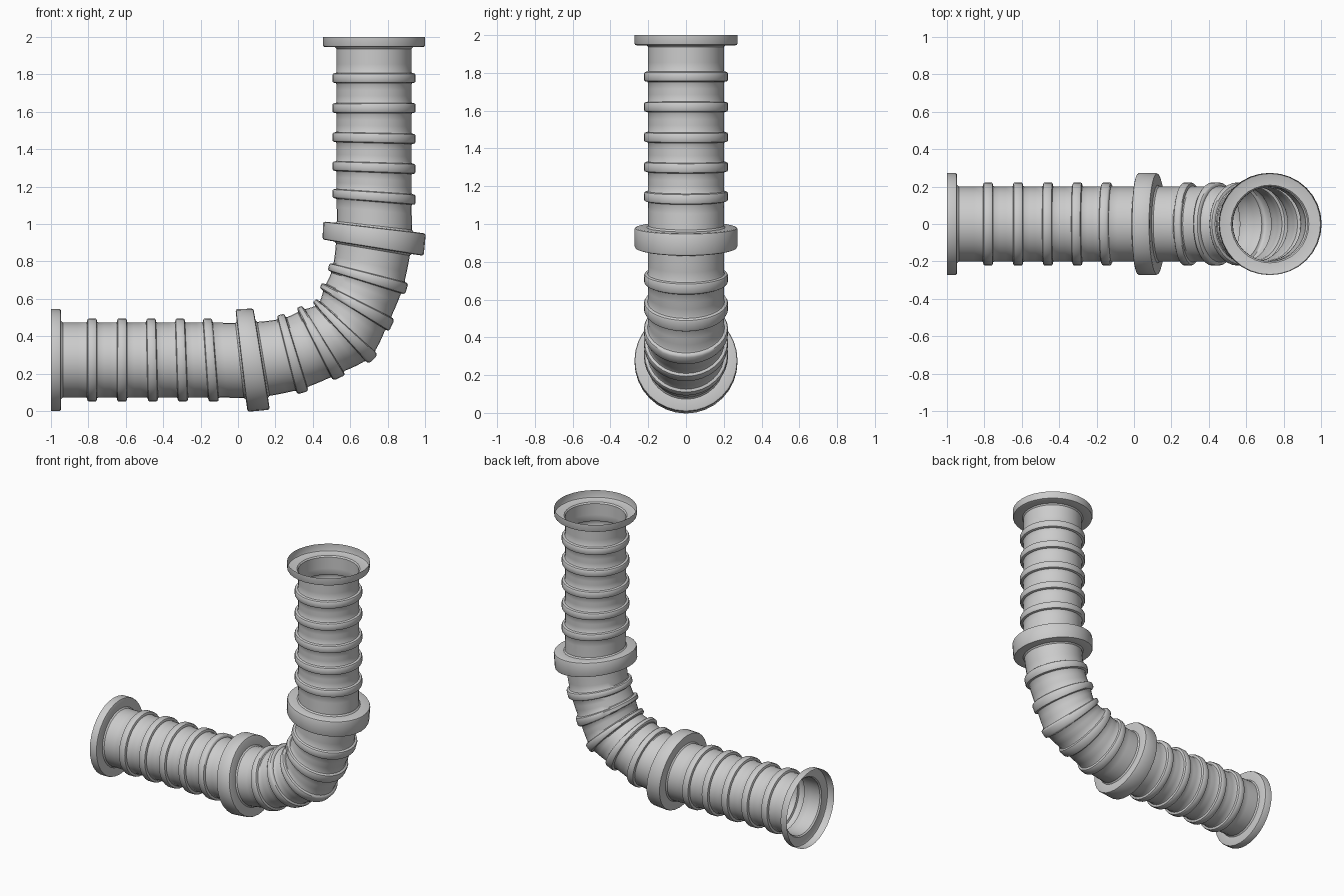
import bpy, bmesh, math
from mathutils import Vector

if "Cube" in bpy.data.objects:
    bpy.data.objects.remove(bpy.data.objects["Cube"])

SIDES = 32
PIPE_R, BEAD_R, FLANGE_R = 0.2, 0.223, 0.273

# Ring positions up to the middle of the bend, in the xz plane:
# (inner point, outer point, radius, kind)
def straight(xi, xo, kind, r=BEAD_R):
    return (Vector((xi, 0.273 + r)), Vector((xo, 0.273 - r)), r, kind)

half = [
    straight(-1.0, -1.0, 'end'),
    straight(-0.78, -0.78, 'bead'),
    straight(-0.62, -0.62, 'bead'),
    straight(-0.465, -0.455, 'bead'),
    straight(-0.31, -0.295, 'bead'),
    straight(-0.163, -0.13, 'bead'),
    straight(0.035, 0.11, 'coupling', FLANGE_R),
    (Vector((0.23, 0.513)), Vector((0.345, 0.10)), 0.22, 'bead'),
    (Vector((0.33, 0.555)), Vector((0.54, 0.18)), 0.22, 'bead'),
]
middle = (Vector((0.413, 0.587)), Vector((0.722, 0.278)), 0.22, 'bead')

# The second leg mirrors the first across the bend's diagonal
def reflect(k):
    flip = lambda p: Vector((1 - p.y, 1 - p.x))
    return (flip(k[0]), flip(k[1]), k[2], k[3])

keys = half + [middle] + [reflect(k) for k in reversed(half)]

# Frame at each ring: centre and in-plane axis packed as a 4-vector
frames, dist = [], [0.0]
for i, (a, b, r, kind) in enumerate(keys):
    c, u = (a + b) / 2, (a - b) / (2 * r)
    frames.append(Vector((c.x, c.y, u.x, u.y)))
    if i:
        p = frames[i - 1]
        dist.append(dist[-1] + math.hypot(c.x - p[0], c.y - p[1]))

def slope(i):
    lo, hi = max(i - 1, 0), min(i + 1, len(keys) - 1)
    return (frames[hi] - frames[lo]) / (dist[hi] - dist[lo])

def frame_at(s):
    i = 0
    while i < len(dist) - 2 and s > dist[i + 1]:
        i += 1
    h = dist[i + 1] - dist[i]
    t = (s - dist[i]) / h
    return (frames[i] * (2*t**3 - 3*t**2 + 1) + slope(i) * h * (t**3 - 2*t**2 + t)
            + frames[i + 1] * (3*t**2 - 2*t**3) + slope(i + 1) * h * (t**3 - t**2))

# Half profiles from the ring's middle outwards: (offset, radius)
shapes = {
    'bead': [(0.016, BEAD_R), (0.023, 0.219), (0.026, 0.212), (0.027, 0.204), (0.034, PIPE_R)],
    'coupling': [(0.044, FLANGE_R), (0.051, 0.270), (0.054, 0.262), (0.055, 0.208), (0.064, PIPE_R)],
    'end': [(0.0, FLANGE_R), (0.044, FLANGE_R), (0.051, 0.270), (0.054, 0.262),
            (0.055, 0.208), (0.064, PIPE_R)],
}
profile = []
for i, k in enumerate(keys):
    s, shape = dist[i], shapes[k[3]]
    pts = []
    if i > 0:
        pts += [(s - d, r) for d, r in reversed(shape)]
    if i < len(keys) - 1:
        pts += [(s + d, r) for d, r in shape]
    if profile:
        a, b = profile[-1][0], pts[0][0]
        profile += [(a + (b - a) * t / 3, PIPE_R) for t in (1, 2)]
    profile += pts

# Sweep the profile into one open, thin-walled tube
bm = bmesh.new()
rings = []
for s, r in profile:
    cx, cz, ux, uz = frame_at(s)
    ring = []
    for j in range(SIDES):
        a = 2 * math.pi * j / SIDES
        ring.append(bm.verts.new((cx + r * math.cos(a) * ux, r * math.sin(a),
                                  cz + r * math.cos(a) * uz)))
    rings.append(ring)
for p, q in zip(rings, rings[1:]):
    for j in range(SIDES):
        n = (j + 1) % SIDES
        bm.faces.new((p[j], q[j], q[n], p[n]))
# Make the faces point outwards
f = bm.faces[:][0] if len(bm.faces) else None
if f:
    f.normal_update()
    if f.normal.dot(f.calc_center_median() - Vector((-1, 0, 0.273))) < 0:
        bmesh.ops.reverse_faces(bm, faces=bm.faces[:])

mesh = bpy.data.meshes.new("ribbed_elbow_pipe")
bm.to_mesh(mesh)
bm.free()
pipe = bpy.data.objects.new("ribbed_elbow_pipe", mesh)
bpy.context.collection.objects.link(pipe)
bpy.context.view_layer.objects.active = pipe
pipe.select_set(True)
bpy.ops.object.shade_smooth_by_angle(angle=math.radians(35))
